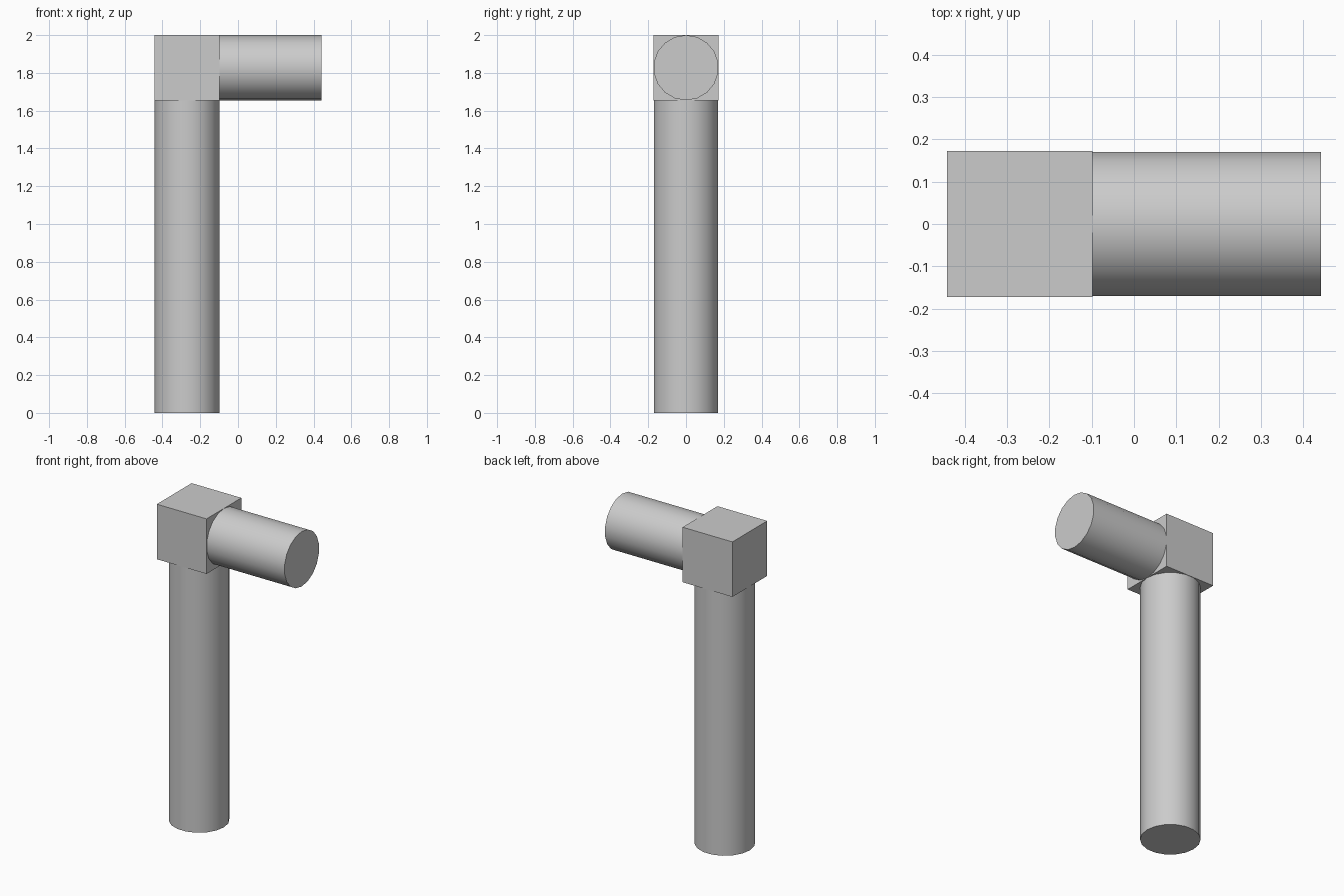
import bpy
import math

if "Cube" in bpy.data.objects:
    bpy.data.objects.remove(bpy.data.objects["Cube"], do_unlink=True)

SIZE = 0.345       # elbow block edge, also the tube diameter
HALF = 0.4425      # half of the overall width
TOP = 2.0
SIDES = 18

grey = bpy.data.materials.new("plain_grey")
grey.use_nodes = True
colour = (0.6, 0.6, 0.6, 1)
grey.diffuse_color = colour
grey.node_tree.nodes["Principled BSDF"].inputs["Base Color"].default_value = colour

elbow_x = -HALF + SIZE / 2
elbow_z = TOP - SIZE / 2


def finish(name):
    obj = bpy.context.object
    obj.name = name
    obj.data.materials.append(grey)
    bpy.ops.object.transform_apply(location=False, rotation=True, scale=True)
    return obj


def tube(name, length, location, rotation):
    bpy.ops.mesh.primitive_cylinder_add(vertices=SIDES, radius=SIZE / 2, depth=length,
                                        location=location, rotation=rotation)
    finish(name)
    bpy.ops.object.shade_smooth_by_angle(angle=math.radians(35))


# Elbow block
bpy.ops.mesh.primitive_cube_add(size=SIZE, location=(elbow_x, 0, elbow_z))
finish("elbow_block")

# Upright post, with a corner of its outline on the x axis
post_length = TOP - SIZE
tube("upright_post", post_length, (elbow_x, 0, post_length / 2), (0, 0, math.pi / 2))

# Side arm, with a corner of its outline at the top
arm_length = 2 * HALF - SIZE
tube("side_arm", arm_length, (HALF - arm_length / 2, 0, elbow_z),
     (math.pi / 2, 0, math.pi / 2))
